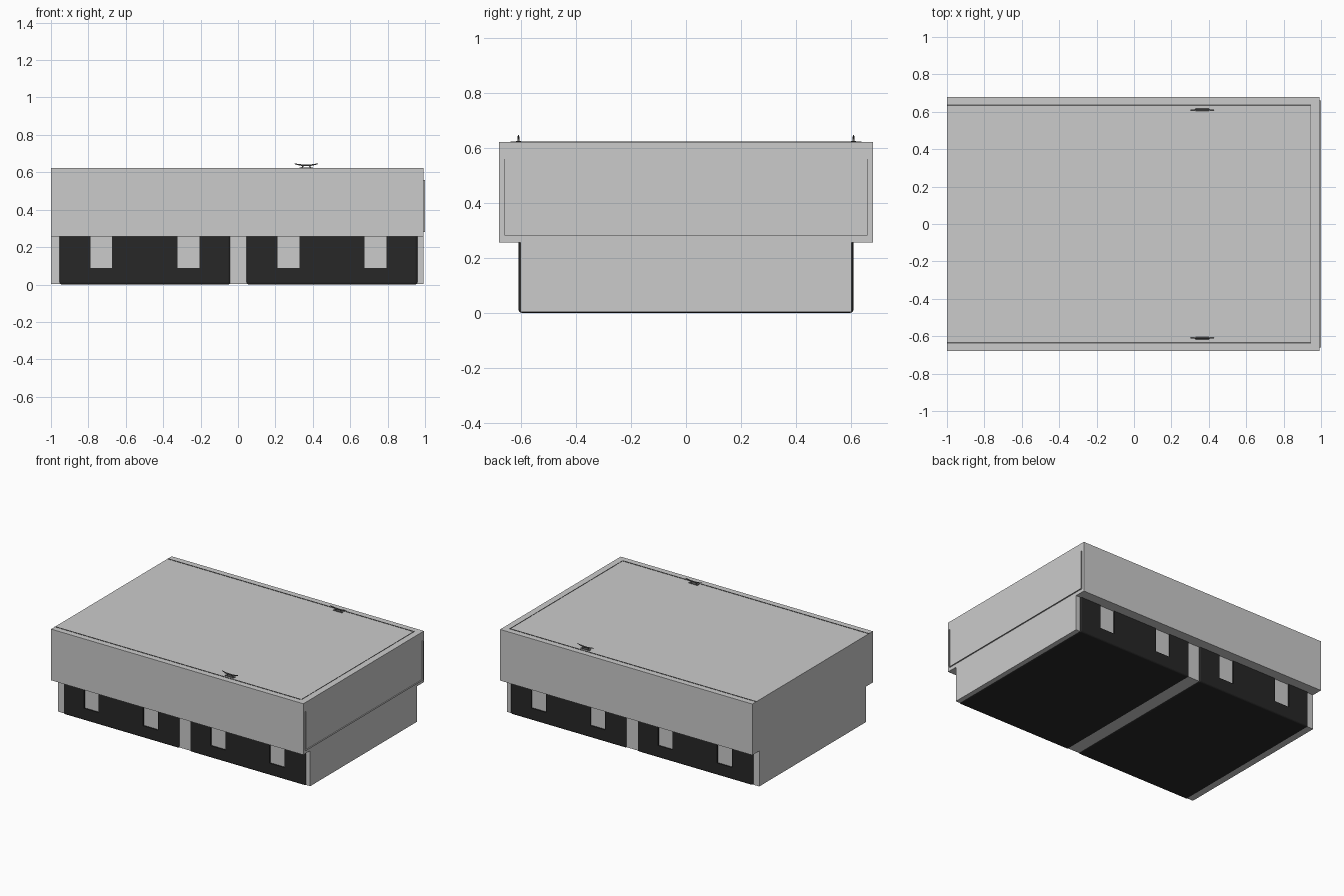
import bpy, bmesh, math
from mathutils import Vector

if "Cube" in bpy.data.objects:
    bpy.data.objects.remove(bpy.data.objects["Cube"])


def material(name, v):
    m = bpy.data.materials.new(name)
    m.diffuse_color = (v, v, v, 1)
    m.use_nodes = True
    m.node_tree.nodes["Principled BSDF"].inputs["Base Color"].default_value = m.diffuse_color
    return m


BLACK = material("black_plastic", 0.02)
DARK = material("dark_trim", 0.12)


def box(name, lo, hi, mat=None):
    lo, hi = Vector(lo), Vector(hi)
    bm = bmesh.new()
    bmesh.ops.create_cube(bm, size=1)
    for v in bm.verts:
        v.co = (lo + hi) / 2 + Vector(a * b for a, b in zip(v.co, hi - lo))
    me = bpy.data.meshes.new(name)
    bm.to_mesh(me)
    bm.free()
    ob = bpy.data.objects.new(name, me)
    bpy.context.collection.objects.link(ob)
    if mat:
        me.materials.append(mat)
    return ob


def rod(name, pts, mat=None):
    # pts: (x, y, z, radius)
    cu = bpy.data.curves.new(name, 'CURVE')
    cu.dimensions = '3D'
    cu.bevel_depth = 1
    cu.bevel_resolution = 2
    cu.use_fill_caps = True
    sp = cu.splines.new('POLY')
    sp.points.add(len(pts) - 1)
    for p, (x, y, z, r) in zip(sp.points, pts):
        p.co = (x, y, z, 1)
        p.radius = r
    ob = bpy.data.objects.new(name, cu)
    bpy.context.collection.objects.link(ob)
    if mat:
        cu.materials.append(mat)
    return ob


X0, X1 = -1.0, 0.992

# Wide deck section and narrower core underneath
box("deck_body", (X0, -0.68, 0.257), (X1, 0.68, 0.622))
box("lower_core", (X0, -0.602, 0.004), (X1, 0.602, 0.257))

# Two black floats with softened lower edges and lug slots along each side
for side, cx in (("left", -0.4975), ("right", 0.5025)):
    f = box("float_" + side, (cx - 0.457, -0.61, 0), (cx + 0.457, 0.61, 0.256), BLACK)
    bm = bmesh.new()
    bm.from_mesh(f.data)
    edges = [e for e in bm.edges if min(v.co.z for v in e.verts) < 0.1]
    bmesh.ops.bevel(bm, geom=edges, offset=0.012, segments=3, profile=0.5, affect='EDGES')
    bm.to_mesh(f.data)
    bm.free()
    for dx in (-0.233, 0.233):
        for s in (-1, 1):
            ys = sorted((s * 0.6, s * 0.7))
            c = box("slot_cutter", (cx + dx - 0.058, ys[0], 0.087), (cx + dx + 0.058, ys[1], 0.3))
            c.hide_render = True
            c.hide_viewport = True
            m = f.modifiers.new("slot", 'BOOLEAN')
            m.operation = 'DIFFERENCE'
            m.solver = 'EXACT'
            m.object = c

# Thin trim around the deck surface
for s, side in ((-1, "front"), (1, "back")):
    box("deck_trim_" + side, (X0, s * 0.635 - 0.004, 0.621), (0.945, s * 0.635 + 0.004, 0.624), DARK)
box("deck_trim_end", (0.943, -0.635, 0.621), (0.947, 0.635, 0.624), DARK)

# Thin raised fins on the right end
for s, side in ((-1, "front"), (1, "back")):
    box("end_fin_" + side, (X1 - 0.002, s * 0.66 - 0.001, 0.282), (1.0, s * 0.66 + 0.001, 0.56))
box("end_fin_bottom", (X1 - 0.002, -0.66, 0.281), (1.0, 0.66, 0.284))

# Mooring cleats: base, two legs and an upswept horn
for s, side in ((-1, "front"), (1, "back")):
    cx, cy = 0.365, s * 0.61
    box("cleat_base_" + side, (cx - 0.035, cy - 0.009, 0.62), (cx + 0.035, cy + 0.009, 0.626), DARK)
    for dx in (-0.018, 0.018):
        rod("cleat_leg_" + side, [(cx + dx * 1.2, cy, 0.622, 0.004), (cx + dx, cy, 0.638, 0.0035)], DARK)
    horn = []
    for i in range(13):
        t = i / 6 - 1
        horn.append((cx + t * 0.063, cy, 0.637 + 0.009 * t * t, 0.0045 - 0.0025 * t * t))
    rod("cleat_horn_" + side, horn, DARK)
